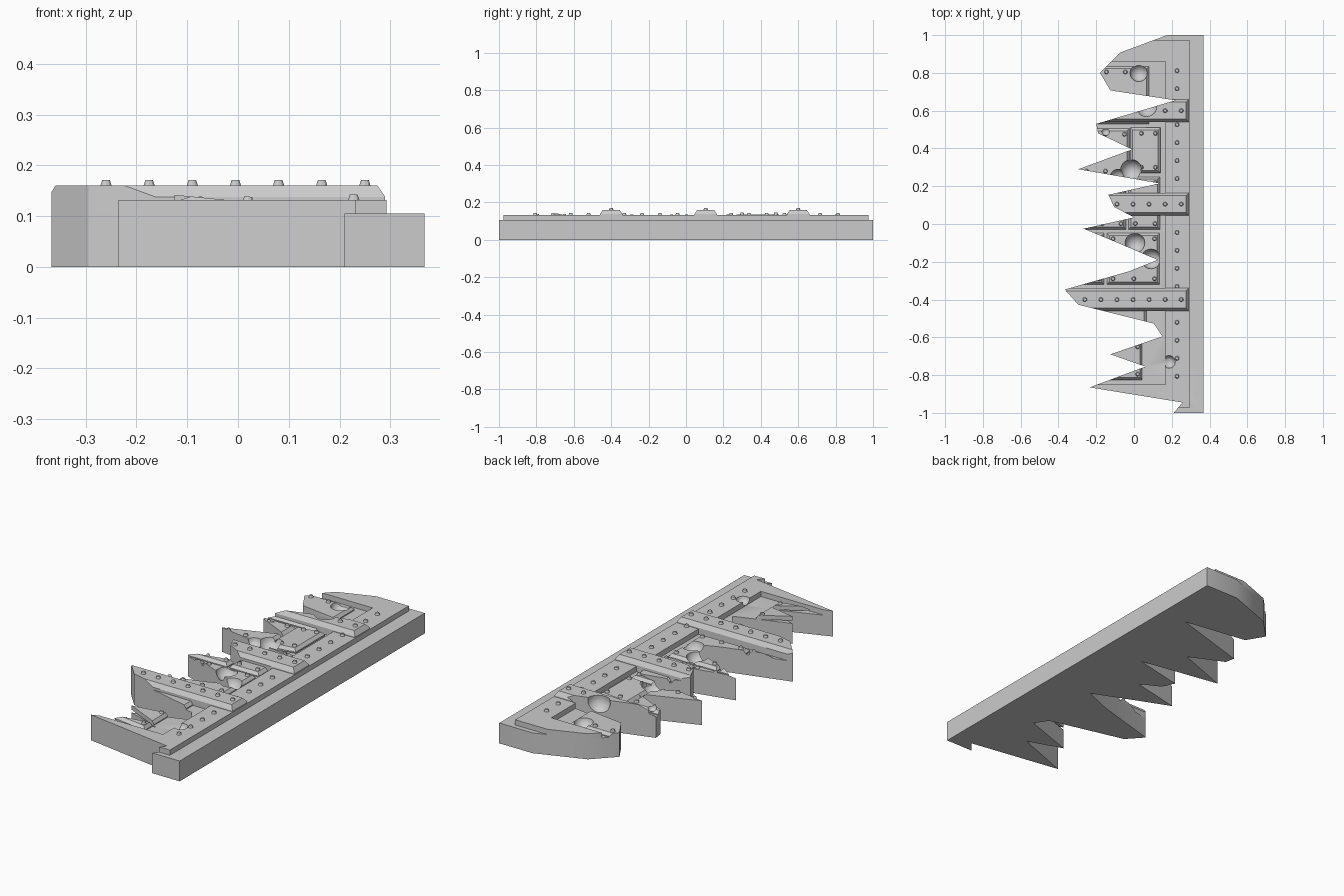
import bpy, bmesh
from math import sin, cos
from mathutils import Matrix, Vector

cube = bpy.data.objects.get("Cube")
if cube:
    bpy.data.objects.remove(cube, do_unlink=True)

steel = bpy.data.materials.new("plain grey")
steel.use_nodes = True
GREY = (0.6, 0.6, 0.6, 1)
steel.diffuse_color = GREY
steel.node_tree.nodes["Principled BSDF"].inputs["Base Color"].default_value = GREY


def finish(bm, name):
    bmesh.ops.recalc_face_normals(bm, faces=bm.faces)
    mesh = bpy.data.meshes.new(name)
    bm.to_mesh(mesh)
    bm.free()
    mesh.materials.append(steel)
    ob = bpy.data.objects.new(name, mesh)
    bpy.context.collection.objects.link(ob)
    return ob


def prism(bm, pts, z0, z1):
    face = bm.faces.new([bm.verts.new((x, y, z0)) for x, y in pts])
    top = bmesh.ops.extrude_face_region(bm, geom=[face])["geom"]
    bmesh.ops.translate(bm, vec=(0, 0, z1 - z0),
                        verts=[v for v in top if isinstance(v, bmesh.types.BMVert)])


def chamfered_slab(bm, x0, x1, y0, y1, z0, z_mid, z1, inset):
    rings = []
    for z, d in ((z0, 0), (z_mid, 0), (z1, inset)):
        rings.append([bm.verts.new(p) for p in (
            (x0 + d, y0 + d, z), (x1 - d, y0 + d, z),
            (x1 - d, y1 - d, z), (x0 + d, y1 - d, z))])
    bm.faces.new(rings[0])
    bm.faces.new(rings[-1])
    for a, b in zip(rings, rings[1:]):
        for i in range(4):
            j = (i + 1) % 4
            bm.faces.new((a[i], a[j], b[j], b[i]))


def rivet(bm, x, y, z):
    bmesh.ops.create_cone(bm, cap_ends=True, segments=10, radius1=0.013, radius2=0.008,
                          depth=0.015, matrix=Matrix.Translation((x, y, z + 0.0035)))


# Jagged broken outline, used to trim every layer
OUTLINE = [(0.367, 1), (0.175, 1), (-0.075, 0.907), (-0.18, 0.8), (-0.125, 0.707),
           (0.22, 0.655), (-0.2, 0.53), (-0.19, 0.48), (-0.01, 0.395), (-0.295, 0.29),
           (0.135, 0.215), (-0.135, 0.155), (-0.105, 0.09), (0, 0.035), (-0.267, -0.025),
           (-0.11, -0.09), (0.125, -0.19), (-0.025, -0.25), (-0.367, -0.347),
           (-0.295, -0.427), (0.105, -0.527), (0.15, -0.595), (-0.125, -0.69),
           (0.06, -0.755), (-0.235, -0.865), (0.257, -0.945), (0.21, -1), (0.367, -1)]
FLOOR, FRAME_TOP, BEAM_TOP, PANEL_TOP = 0.105, 0.132, 0.16, 0.125

bm = bmesh.new()
prism(bm, OUTLINE, -0.1, 0.4)
trimmer = finish(bm, "outline_cutter")

# Round impact dents
bm = bmesh.new()
for x, y, z, r in ((0.025, 0.8, 0.13, 0.047), (0.065, 0.625, 0.145, 0.058),
                   (-0.15, 0.49, 0.13, 0.022), (-0.015, 0.285, 0.13, 0.057),
                   (-0.085, 0.25, 0.125, 0.04), (0.005, -0.1, 0.13, 0.053),
                   (0.09, -0.185, 0.13, 0.053), (0.185, -0.73, 0.135, 0.034)):
    bmesh.ops.create_uvsphere(bm, u_segments=20, v_segments=12, radius=r,
                              matrix=Matrix.Translation((x, y, z)))
dents = finish(bm, "dent_cutter")
for helper in (trimmer, dents):
    helper.hide_render = True
    helper.hide_set(True)

parts = []

# Base slab
bm = bmesh.new()
prism(bm, OUTLINE, 0, FLOOR)
base = finish(bm, "base_slab")

# Raised border frame
bm = bmesh.new()
E = 0.975
prism(bm, [(-0.5, E), (0.293, E), (0.293, -E), (-0.5, -E),
           (-0.5, -0.85), (0.167, -0.85), (0.167, 0.86), (-0.5, 0.86)], FLOOR, FRAME_TOP)
parts.append(finish(bm, "border_frame"))

# Cross beams and their rivets
BEAMS = (("upper", 0.6), ("middle", 0.105), ("lower", -0.4))
for name, y in BEAMS:
    bm = bmesh.new()
    chamfered_slab(bm, -0.5, 0.29, y - 0.06, y + 0.06, FLOOR, 0.138, BEAM_TOP, 0.015)
    parts.append(finish(bm, name + "_beam"))
    bm = bmesh.new()
    for i in range(8):
        rivet(bm, 0.25 - 0.085 * i, y, BEAM_TOP)
    parts.append(finish(bm, name + "_beam_rivets"))

# Rivets along the frame, left out where a beam crosses
bm = bmesh.new()
for i in range(18):
    y = 0.812 - 0.0952 * i
    if all(abs(y - b) > 0.065 for _, b in BEAMS):
        rivet(bm, 0.228, y, FRAME_TOP)
parts.append(finish(bm, "frame_rivets"))

# Armour panels: x range, y range, rivet spacing, tilt, pivot x
PANELS = (
    ("top_panel", -0.4, 0.08, 0.53, 0.835, 0.1, 0, 0),
    ("upper_left_panel", -0.02, 0.14, 0.27, 0.51, 0.075, -0.08, -0.005),
    ("upper_right_panel", -0.4, -0.025, 0.25, 0.505, 0.1, 0, 0),
    ("middle_left_panel", -0.03, 0.138, -0.028, 0.25, 0.105, 0, 0),
    ("middle_right_panel", -0.4, -0.043, -0.028, 0.24, 0.1, 0, 0),
    ("lower_left_panel", -0.143, 0.135, -0.32, -0.048, 0.11, 0, 0),
    ("lower_right_panel", -0.45, -0.158, -0.32, -0.048, 0.11, 0, 0),
    ("beam_side_panel", -0.4, 0.065, -0.6, -0.36, 0.11, 0, 0),
    ("bottom_panel", -0.4, 0.045, -0.825, -0.62, 0.097, 0.1, 0.045),
)
for name, x0, x1, y0, y1, step, tilt, pivot in PANELS:
    bm = bmesh.new()
    chamfered_slab(bm, x0, x1, y0, y1, FLOOR - 0.002, 0.11, PANEL_TOP, 0.013)
    x = x1 - 0.026
    while x > x0 + 0.02:
        for y in (y0 + 0.03, y1 - 0.03):
            rivet(bm, x, y, PANEL_TOP)
        x -= step
    bmesh.ops.rotate(bm, verts=bm.verts, cent=(pivot, 0, PANEL_TOP),
                     matrix=Matrix.Rotation(tilt, 3, 'Y'))
    parts.append(finish(bm, name))


def add_boolean(ob, cutter, operation):
    mod = ob.modifiers.new(operation.title(), 'BOOLEAN')
    mod.object = cutter
    mod.operation = operation
    mod.solver = 'EXACT'
    mod.use_self = True


# Trim the layers to the broken edge, then punch the dents
for ob in parts:
    add_boolean(ob, trimmer, 'INTERSECT')
for ob in parts + [base]:
    add_boolean(ob, dents, 'DIFFERENCE')

# Bake the cuts and shade
bpy.context.view_layer.update()
depsgraph = bpy.context.evaluated_depsgraph_get()
baked = [(ob, bpy.data.meshes.new_from_object(ob.evaluated_get(depsgraph)))
         for ob in parts + [base]]
bpy.ops.object.select_all(action='DESELECT')
for ob, mesh in baked:
    ob.modifiers.clear()
    ob.data = mesh
    ob.select_set(True)
bpy.context.view_layer.objects.active = base
bpy.ops.object.shade_smooth_by_angle(angle=0.52)
for helper in (trimmer, dents):
    bpy.data.objects.remove(helper, do_unlink=True)
